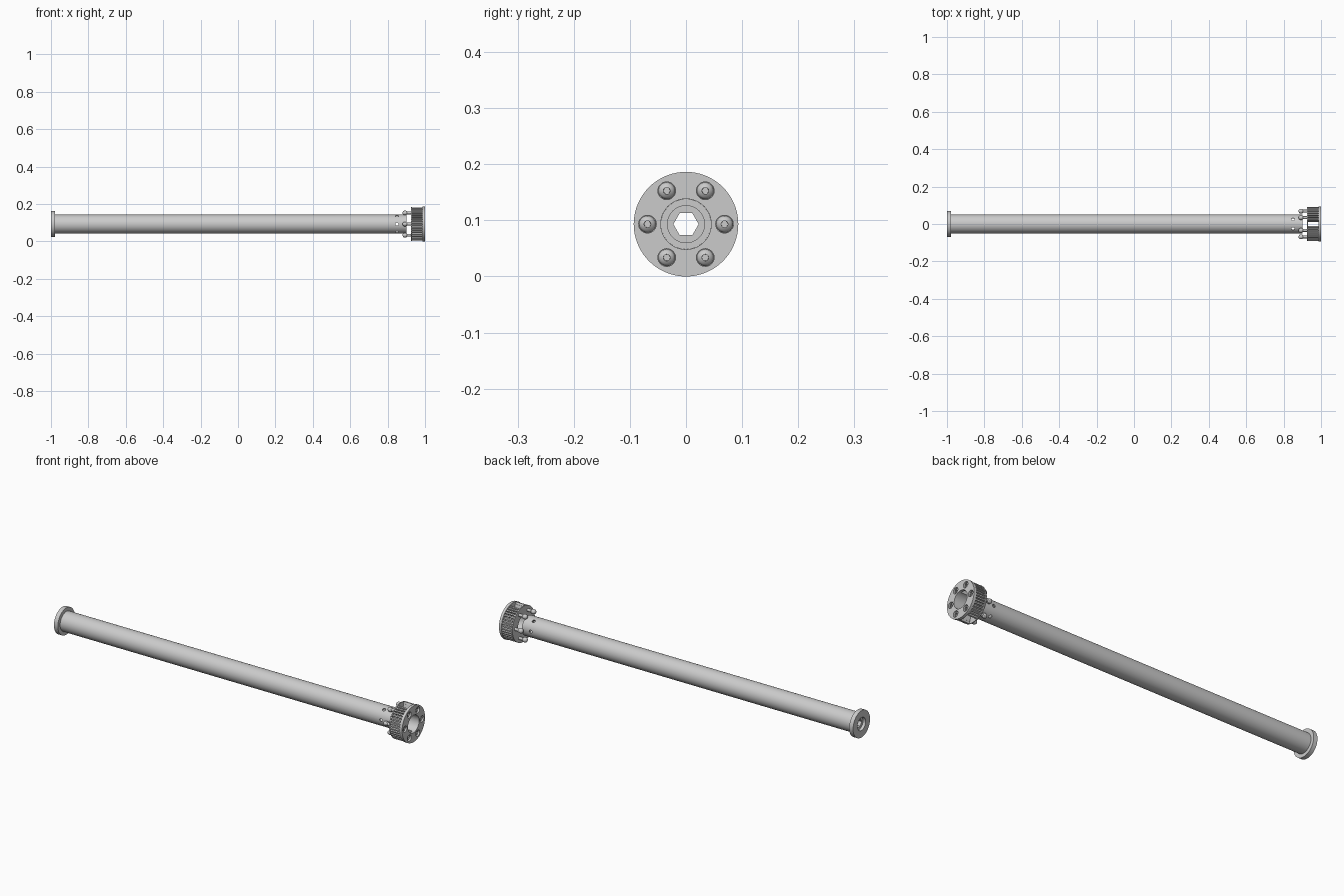
import bpy, bmesh
from math import sin, cos, pi, radians

if "Cube" in bpy.data.objects:
    bpy.data.objects.remove(bpy.data.objects["Cube"])

AXIS_Z = 0.0932
N = 72


def at(x, r, a, y=0.0, z=0.0):
    return (x, y + r * cos(a), AXIS_Z + z + r * sin(a))


def finish(name, bm):
    bmesh.ops.recalc_face_normals(bm, faces=bm.faces)
    me = bpy.data.meshes.new(name)
    bm.to_mesh(me)
    bm.free()
    ob = bpy.data.objects.new(name, me)
    bpy.context.collection.objects.link(ob)
    bpy.ops.object.select_all(action='DESELECT')
    ob.select_set(True)
    bpy.context.view_layer.objects.active = ob
    bpy.ops.object.shade_smooth_by_angle(angle=radians(30))
    return ob


def hex_radius(apothem, a):
    return apothem / cos(a % (pi / 3) - pi / 6)


def lathe(name, profile, n=N, y=0.0, z=0.0, hex_rows=(), closed=True):
    """Revolve (x, r) points about the x direction; hex_rows become hexagonal."""
    bm = bmesh.new()
    rings = []
    for i, (x, r) in enumerate(profile):
        ring = []
        for k in range(n):
            a = 2 * pi * k / n
            rr = hex_radius(r, a) if i in hex_rows else r
            ring.append(bm.verts.new(at(x, rr, a, y, z)))
        rings.append(ring)
    pairs = list(zip(rings, rings[1:]))
    if closed:
        pairs.append((rings[-1], rings[0]))
    else:
        bm.faces.new(rings[0])
        bm.faces.new(rings[-1])
    for p, q in pairs:
        for k in range(n):
            j = (k + 1) % n
            bm.faces.new((p[k], p[j], q[j], q[k]))
    return finish(name, bm)


def prism(name, pts, x0, x1):
    """Extrude a (radius, angle) outline along x."""
    bm = bmesh.new()
    f = bm.faces.new([bm.verts.new(at(x0, r, a)) for r, a in pts])
    ext = bmesh.ops.extrude_face_region(bm, geom=[f])
    vs = [v for v in ext['geom'] if isinstance(v, bmesh.types.BMVert)]
    bmesh.ops.translate(bm, vec=(x1 - x0, 0, 0), verts=vs)
    return finish(name, bm)


def cut(target, cutters):
    for c in cutters:
        c.hide_render = True
        m = target.modifiers.new('cut', 'BOOLEAN')
        m.operation = 'DIFFERENCE'
        m.solver = 'EXACT'
        m.object = c
        bpy.ops.object.select_all(action='DESELECT')
        target.select_set(True)
        bpy.context.view_layer.objects.active = target
        bpy.ops.object.modifier_apply(modifier=m.name)
        bpy.data.objects.remove(c)
    bpy.ops.object.shade_smooth_by_angle(angle=radians(30))


# Long hollow tube with three cross-drilled holes near the gear
tube = lathe('tube', [(-0.978, 0.0505), (0.9, 0.0505), (0.9, 0.045), (-0.978, 0.045)])
drills = []
for k in range(3):
    bpy.ops.mesh.primitive_cylinder_add(vertices=20, radius=0.008, depth=0.2,
                                        location=(0.85, 0, AXIS_Z),
                                        rotation=(pi / 2 + k * pi / 3, 0, 0))
    drills.append(bpy.context.object)
cut(tube, drills)

# Flanged end plug with a hexagonal bore, counterbored both ends
lathe('end_plug', [(-1, 0.033), (-1, 0.069), (-0.978, 0.069), (-0.978, 0.0448),
                   (-0.88, 0.0448), (-0.88, 0.033), (-0.9, 0.033),
                   (-0.9, 0.0195), (-0.985, 0.0195), (-0.985, 0.033)],
      hex_rows=(7, 8))

# Toothed pulley body in two halves, open at the top and bottom
TEETH, GAP, BORE = 18, radians(14), 0.045
for side, name in ((0, 'pulley_half_back'), (pi, 'pulley_half_front')):
    a0, a1 = side - pi / 2 + GAP, side + pi / 2 - GAP
    step = (a1 - a0) / TEETH
    pts = []
    for t in range(TEETH):
        for f, r in ((0.0, 0.081), (0.25, 0.081), (0.36, 0.091), (0.84, 0.091), (0.95, 0.081)):
            pts.append((r, a0 + (t + f) * step))
    pts.append((0.081, a1))
    pts += [(BORE, a1 - (a1 - a0) * k / 30) for k in range(31)]
    prism(name, pts, 0.93, 0.986)

# Pulley side plates; the outer one has pockets for the bolt heads
lathe('pulley_inner_plate', [(0.925, 0.0915), (0.93, 0.0915), (0.93, BORE), (0.925, BORE)])
plate = lathe('pulley_outer_plate',
              [(0.986, 0.0932), (1.0, 0.0932), (1.0, BORE), (0.986, BORE)])
spots = [(0.0687 * cos(k * pi / 3), 0.0687 * sin(k * pi / 3)) for k in range(6)]
cut(plate, [lathe('pocket_cutter', [(0.97, 0.0158), (1.02, 0.0158)], 24, y, z, closed=False)
            for y, z in spots])

# Six bolts: socketed domed head, long shank, rounded nut
for i, (y, z) in enumerate(spots):
    lathe(f'bolt_{i + 1}',
          [(0.880, 0.004), (0.882, 0.008), (0.886, 0.0112), (0.893, 0.0125), (0.900, 0.0112),
           (0.904, 0.0075), (0.986, 0.0075), (0.986, 0.0150), (0.990, 0.0142),
           (0.994, 0.0115), (0.997, 0.006), (0.990, 0.0055)],
          24, y, z, hex_rows=(11,), closed=False)
